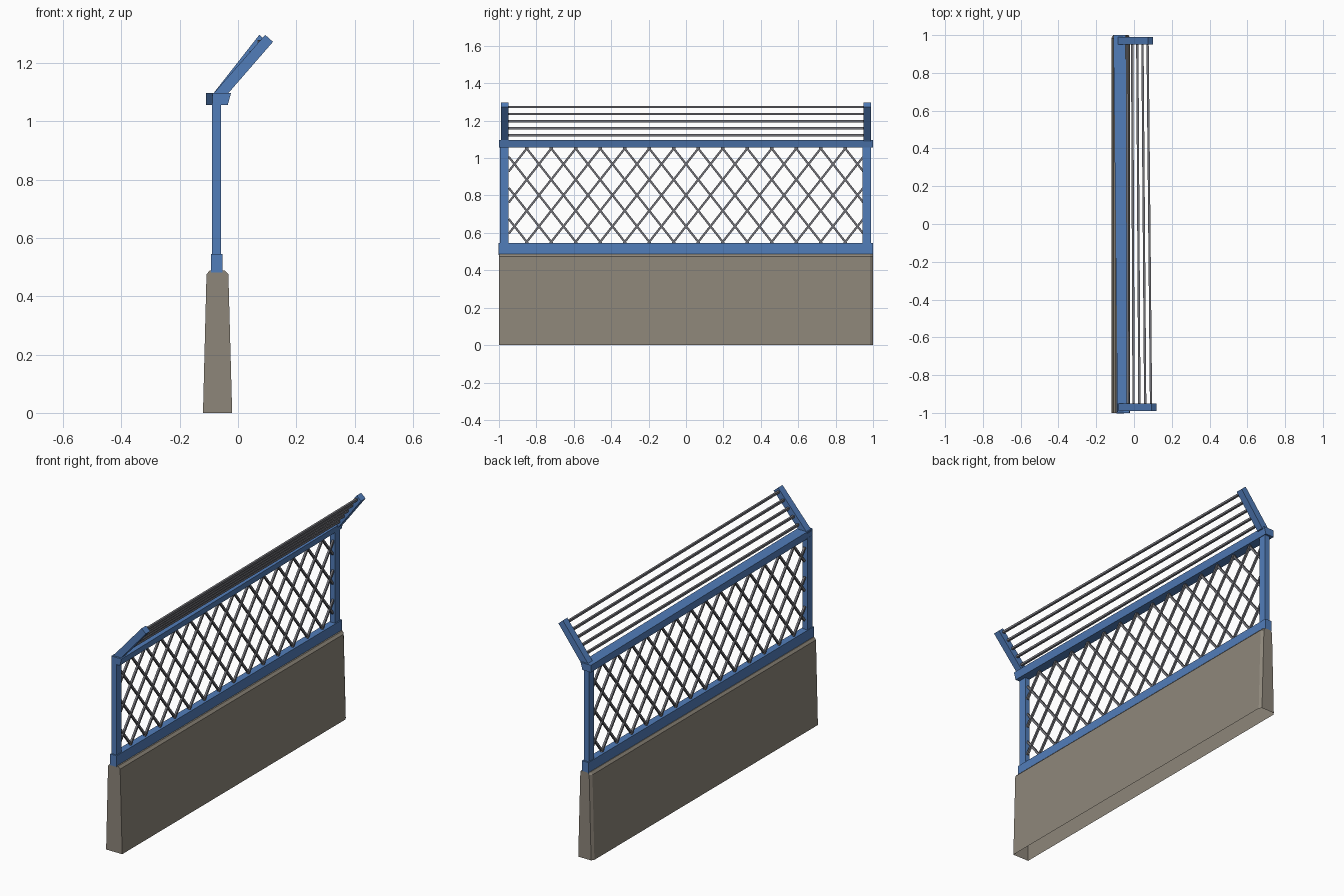
import bpy, bmesh, math
from mathutils import Vector

if "Cube" in bpy.data.objects:
    bpy.data.objects.remove(bpy.data.objects["Cube"])


def material(name, rgb):
    m = bpy.data.materials.new(name)
    m.diffuse_color = (*rgb, 1)
    m.use_nodes = True
    m.node_tree.nodes["Principled BSDF"].inputs["Base Color"].default_value = m.diffuse_color
    return m


BLUE = material("blue_paint", (0.083, 0.205, 0.49))
STONE = material("concrete", (0.27, 0.24, 0.195))
WIRE = material("grey_wire", (0.17, 0.17, 0.19))


def finish(name, bm, mat):
    bmesh.ops.recalc_face_normals(bm, faces=bm.faces)
    me = bpy.data.meshes.new(name)
    bm.to_mesh(me)
    bm.free()
    me.materials.append(mat)
    ob = bpy.data.objects.new(name, me)
    bpy.context.collection.objects.link(ob)
    return ob


def loft(name, mat, sections, skip=None):
    """Join matching (y, [(x, z), ...]) sections; skip leaves one side open."""
    bm = bmesh.new()
    rings = [[bm.verts.new((x, y, z)) for x, z in prof] for y, prof in sections]
    n = len(rings[0])
    for a, b in zip(rings, rings[1:]):
        for i in range(n):
            if i != skip:
                j = (i + 1) % n
                bm.faces.new((a[i], a[j], b[j], b[i]))
    bm.faces.new(rings[0])
    bm.faces.new(rings[-1])
    return finish(name, bm, mat)


def rect(x0, x1, z0, z1):
    return [(x0, z0), (x1, z0), (x1, z1), (x0, z1)]


def rod(bm, a, b, r, sides=4):
    a, b = Vector(a), Vector(b)
    d = (b - a).normalized()
    u = d.cross(Vector((1, 0, 0))).normalized()
    v = d.cross(u)
    ends = []
    for p in (a, b):
        ends.append([bm.verts.new(p + r * (math.cos(t) * u + math.sin(t) * v))
                     for t in (2 * math.pi * (k + 0.5) / sides for k in range(sides))])
    for i in range(sides):
        j = (i + 1) % sides
        bm.faces.new((ends[0][i], ends[0][j], ends[1][j], ends[1][i]))
    for e in ends:
        bm.faces.new(e)


# Concrete base: tapered, chamfered top, open bottom, clipped far corners
def base_profile(s):
    return [(-0.12 + s, 0), (-0.02 - s, 0), (-0.033 - s, 0.475),
            (-0.045 - s, 0.488), (-0.097 + s, 0.488), (-0.108 + s, 0.475)]


loft("concrete_base", STONE,
     [(-1, base_profile(0)), (0.985, base_profile(0)), (1, base_profile(0.01))], skip=0)

# Rails: the top one runs slightly askew
loft("lower_rail", BLUE, [(y, rect(-0.093, -0.053, 0.482, 0.545)) for y in (-1.002, 1)])
loft("top_rail", BLUE,
     [(y, [(-0.088 + s, 1.056), (-0.035 + s, 1.056), (-0.024 + s, 1.096), (-0.088 + s, 1.096)])
      for y, s in ((-1, 0), (1, -0.021))])

# Posts and slanted arms
for tag, y0, y1, s in (("front", -0.995, -0.95, 0), ("back", 0.945, 0.99, -0.02)):
    loft(tag + "_post", BLUE, [(y, rect(-0.089, -0.059, 0.54, 1.06)) for y in (y0, y1)])
    arm = [(-0.09, 1.088), (-0.04, 1.088), (0.12 + s, 1.272), (0.093 + s, 1.296)]
    loft(tag + "_arm", BLUE, [(y, arm) for y in (y0 + 0.005, y1)])

# Five straight wires between the arms
bm = bmesh.new()
for i in range(5):
    t = i / 4
    z = 1.122 + 0.151 * t
    rod(bm, (-0.033 + 0.123 * t, -0.95, z), (-0.037 + 0.109 * t, 0.95, z), 0.0085)
finish("top_wires", bm, WIRE)

# Diamond mesh: two crossing sets of bars clipped to the opening
bm = bmesh.new()
Y, Z0, Z1, PITCH, SLOPE = 0.948, 0.545, 1.058, 0.131, 1.27
run = (Z1 - Z0) / SLOPE
for sign, x in ((1, -0.071), (-1, -0.075)):
    for k in range(-10, 11):
        start = k * PITCH - run / 2
        lo, hi = max(start, -Y), min(start + run, Y)
        if hi - lo > 0.02:
            rod(bm, (x, sign * lo, Z0 + (lo - start) * SLOPE),
                (x, sign * hi, Z0 + (hi - start) * SLOPE), 0.008)
finish("diamond_mesh", bm, WIRE)
